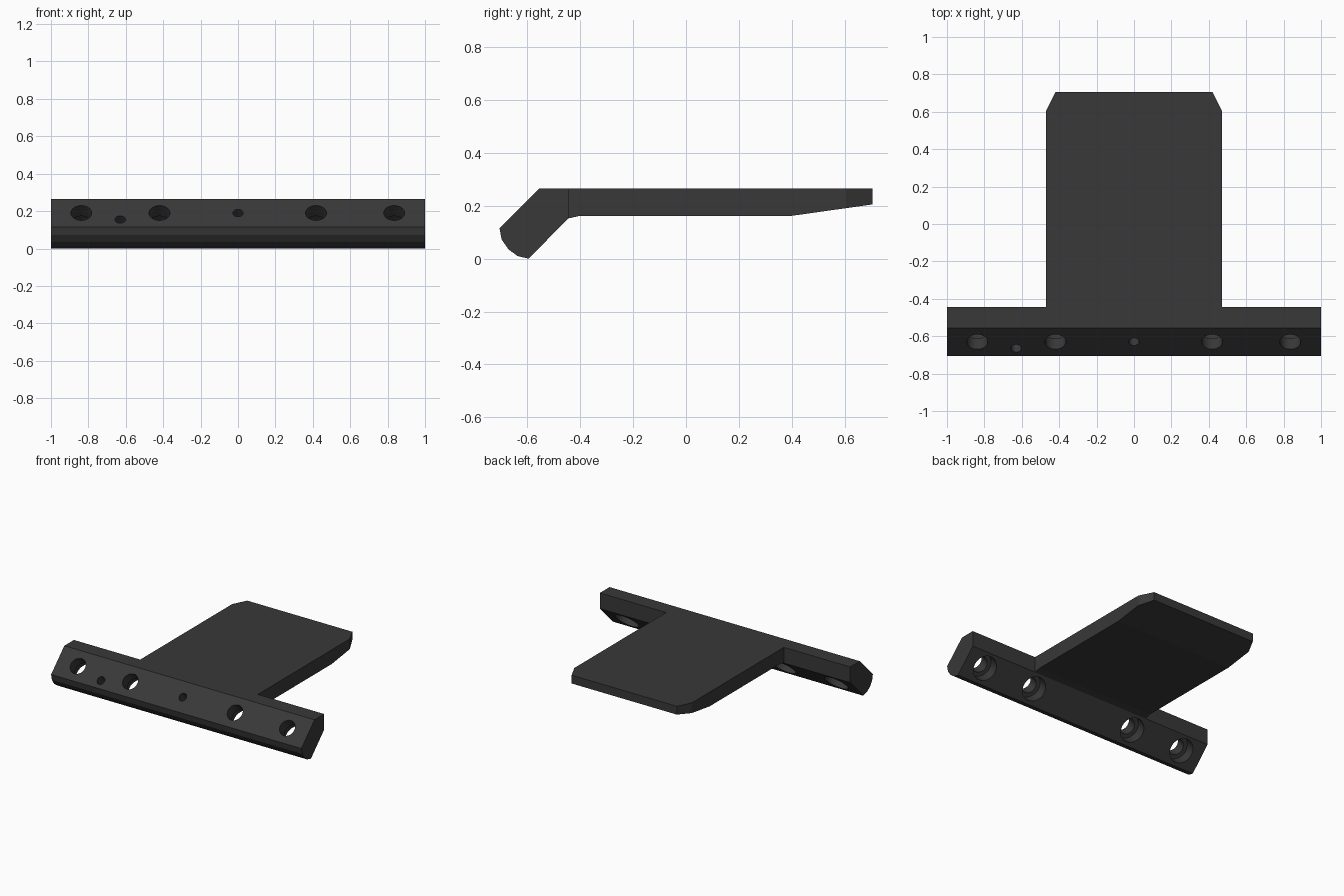
import bpy, bmesh, math
from mathutils import Vector

if "Cube" in bpy.data.objects:
    bpy.data.objects.remove(bpy.data.objects["Cube"])

mat = bpy.data.materials.new("dark_grey")
mat.diffuse_color = (0.04, 0.04, 0.04, 1)
mat.use_nodes = True
mat.node_tree.nodes["Principled BSDF"].inputs["Base Color"].default_value = mat.diffuse_color


def finish(bm, name):
    bmesh.ops.recalc_face_normals(bm, faces=bm.faces)
    me = bpy.data.meshes.new(name)
    bm.to_mesh(me)
    bm.free()
    ob = bpy.data.objects.new(name, me)
    bpy.context.collection.objects.link(ob)
    me.materials.append(mat)
    return ob


def extrude_x(profile, half):
    """Extrude a (y, z) side profile across x."""
    bm = bmesh.new()
    face = bm.faces.new([bm.verts.new((-half, y, z)) for y, z in profile])
    geo = bmesh.ops.extrude_face_region(bm, geom=[face])["geom"]
    bmesh.ops.translate(bm, vec=(2 * half, 0, 0),
                        verts=[g for g in geo if isinstance(g, bmesh.types.BMVert)])
    return bm


# Slanted mounting bar with rounded lower nose
bar = finish(extrude_x([(-0.555, 0.265), (-0.445, 0.265), (-0.445, 0.152),
                        (-0.595, 0.002), (-0.637, 0.01), (-0.672, 0.036),
                        (-0.697, 0.073), (-0.705, 0.115)], 1.0), "mounting_bar")
bar.data.vertices.foreach_get  # profile ends on z = 0
for v in bar.data.vertices:
    if v.co.z < 0.005:
        v.co.z = 0.0

# Flat plate, thinned underneath and clipped at its far corners
bm = extrude_x([(-0.445, 0.265), (0.705, 0.265), (0.705, 0.205),
                (0.40, 0.162), (-0.40, 0.162), (-0.445, 0.152)], 0.47)
for s in (-1, 1):
    bmesh.ops.bisect_plane(bm, geom=bm.verts[:] + bm.edges[:] + bm.faces[:],
                           plane_co=(s * 0.47, 0.605, 0), plane_no=(s * 0.1, 0.05, 0),
                           clear_outer=True)
    bmesh.ops.holes_fill(bm, edges=[e for e in bm.edges if e.is_boundary])
finish(bm, "plate")

# Holes drilled square to the slanted face
AXIS = Vector((0, 1, -1)).normalized()


def drill(x, y, z, radius, start, end):
    bm = bmesh.new()
    bmesh.ops.create_cone(bm, cap_ends=True, segments=32, radius1=radius,
                          radius2=radius, depth=end - start)
    cutter = finish(bm, "hole_cutter")
    cutter.rotation_mode = 'QUATERNION'
    cutter.rotation_quaternion = AXIS.to_track_quat('Z', 'Y')
    cutter.location = Vector((x, y, z)) + AXIS * (start + end) / 2
    cutter.hide_render = True
    mod = bar.modifiers.new("hole", 'BOOLEAN')
    mod.operation = 'DIFFERENCE'
    mod.solver = 'EXACT'
    mod.object = cutter
    bpy.context.view_layer.objects.active = bar
    bpy.ops.object.modifier_apply(modifier=mod.name)
    bpy.data.objects.remove(cutter)


for x in (-0.838, -0.42, 0.417, 0.835):
    drill(x, -0.63, 0.19, 0.056, -0.1, 0.3)     # through hole
    drill(x, -0.63, 0.19, 0.085, 0.08, 0.3)     # rear counterbore
drill(0, -0.63, 0.19, 0.028, -0.1, 0.09)        # blind pin holes
drill(-0.63, -0.665, 0.155, 0.028, -0.1, 0.09)
